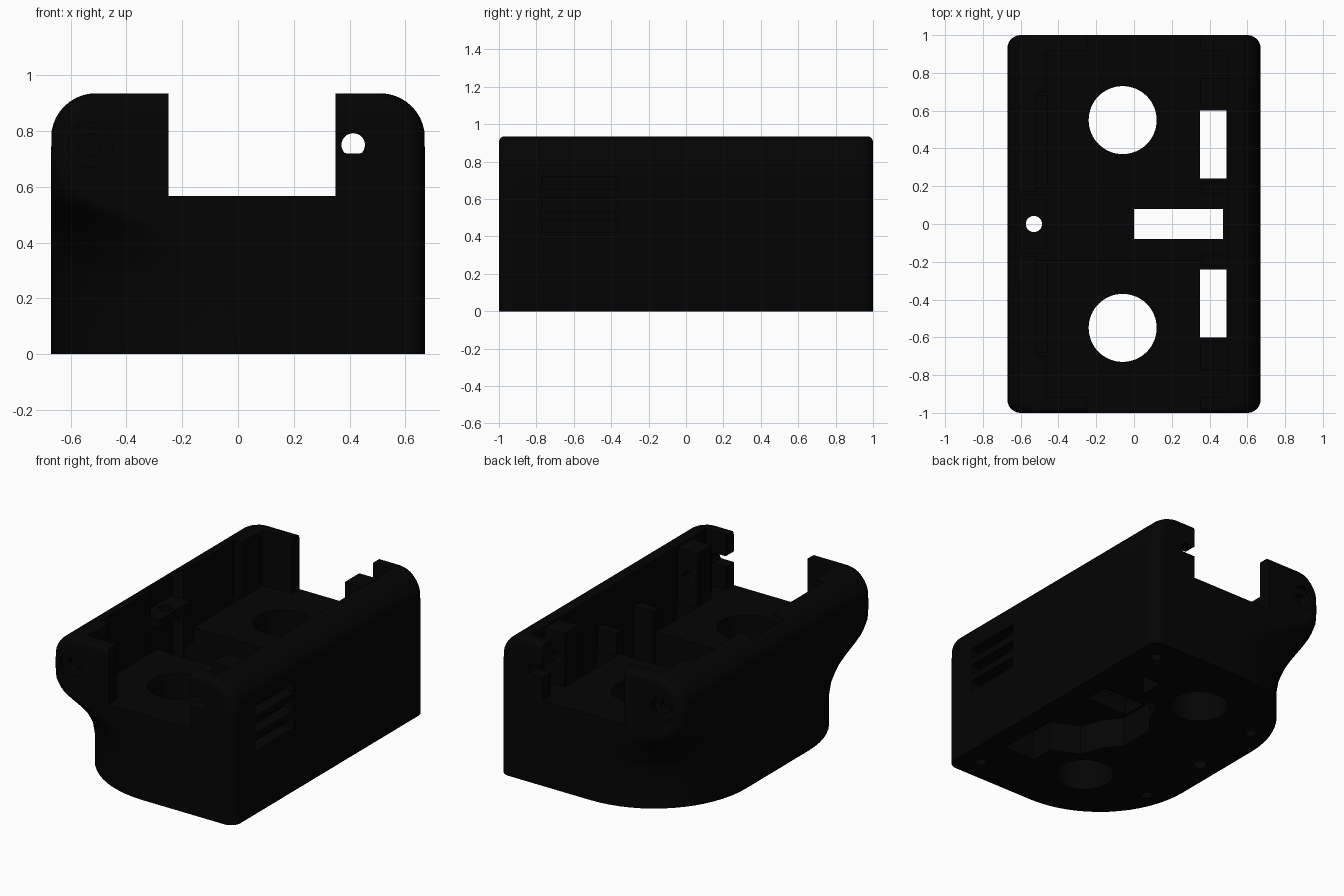
import bpy, bmesh
from math import sin, cos, pi, sqrt

cube = bpy.data.objects.get("Cube")
if cube:
    bpy.data.objects.remove(cube, do_unlink=True)

black = bpy.data.materials.new("matte_black")
black.use_nodes = True
black.diffuse_color = (0.0012, 0.0012, 0.0012, 1)
black.node_tree.nodes["Principled BSDF"].inputs["Base Color"].default_value = black.diffuse_color

W, L, H = 0.67, 1.0, 0.935
SIDE_ROUND, END_ROUND = 0.16, 0.03


def finish(name, bm):
    bmesh.ops.recalc_face_normals(bm, faces=bm.faces)
    mesh = bpy.data.meshes.new(name)
    bm.to_mesh(mesh)
    bm.free()
    mesh.materials.append(black)
    ob = bpy.data.objects.new(name, mesh)
    bpy.context.collection.objects.link(ob)
    return ob


def prism(points, z0, z1):
    bm = bmesh.new()
    face = bm.faces.new([bm.verts.new((x, y, z0)) for x, y in points])
    for v in bmesh.ops.extrude_face_region(bm, geom=[face])["geom"]:
        if isinstance(v, bmesh.types.BMVert):
            v.co.z = z1
    return finish("cutter", bm)


def box(x0, x1, y0, y1, z0, z1):
    return prism([(x0, y0), (x1, y0), (x1, y1), (x0, y1)], z0, z1)


def disc(x, y, r, z0, z1, n=48):
    return prism([(x + r * cos(2 * pi * i / n), y + r * sin(2 * pi * i / n))
                  for i in range(n)], z0, z1)


def bore(x, z, r, y0, y1):
    # Cylinder running along y
    ob = disc(x, -z, r, y0, y1, 32)
    for v in ob.data.vertices:
        a, b, c = v.co
        v.co = (a, c, -b)
    return ob


def combine(target, tool, operation="DIFFERENCE"):
    mod = target.modifiers.new("combine", "BOOLEAN")
    mod.operation = operation
    mod.solver = "EXACT"
    mod.object = tool
    bpy.context.view_layer.objects.active = target
    bpy.ops.object.modifier_apply(modifier=mod.name)
    bpy.data.objects.remove(tool, do_unlink=True)


# Corner radius of the right-hand side: wide at the base, flaring out to square ears
FLARE = [(0, .67), (.2, .67), (.3, .63), (.36, .57), (.42, .49), (.47, .38),
         (.52, .24), (.56, .15), (.63, .08), (.7, .07), (2, .07)]


def flare(z):
    for (za, ra), (zb, rb) in zip(FLARE, FLARE[1:]):
        if z <= zb:
            return ra + (rb - ra) * (z - za) / (zb - za)


def half(size, z, r):
    # Half width at a height, allowing for a rounded top edge
    d = max(0, z - (H - r))
    return size - r + sqrt(max(0, r * r - d * d))


def ring(z, n=16):
    hx, hy = half(W, z, SIDE_ROUND), half(L, z, END_ROUND)
    pts = []
    for k, (sx, sy) in enumerate([(1, 1), (-1, 1), (-1, -1), (1, -1)]):
        r = .07 if sx > 0 else flare(z)
        for i in range(n + 1):
            a = (k + i / n) * pi / 2
            pts.append((sx * (hx - r) + r * cos(a), sy * (hy - r) + r * sin(a), z))
    return pts


# Outer shell, lofted upwards
levels = [0, .2] + [.2 + .025 * i for i in range(1, 22)]
levels += [H - SIDE_ROUND + SIDE_ROUND * sin(i * pi / 20) for i in range(1, 11)]
bm = bmesh.new()
rings = [[bm.verts.new(p) for p in ring(z)] for z in levels]
count = len(rings[0])
for a, b in zip(rings, rings[1:]):
    for i in range(count):
        j = (i + 1) % count
        bm.faces.new((a[i], a[j], b[j], b[i]))
bm.faces.new(rings[0])
bm.faces.new(rings[-1])
body = finish("case_body", bm)

# Open cavity, with a wider middle stretch and a gutter along the right wall
combine(body, box(-.46, .495, -.915, .915, .567, 1.2))
combine(body, box(-.52, -.4, -.70, .70, .567, 1.2))
combine(body, box(-.52, -.46, -.68, .68, .42, .7))
# End notches and middle channel
combine(body, box(-.25, .35, -1.2, 1.2, .567, 1.2))
combine(body, box(-.52, .495, -.19, .19, .3, .7))
# Pocket for the tab in the right wall
combine(body, box(-.6, -.5, -.17, .17, .3, 1.2))


def across(s, x0, x1, y0, y1, z0, z1):
    lo, hi = sorted((s * y0, s * y1))
    return box(x0, x1, lo, hi, z0, z1)


# Ribs and short posts standing along the left inner wall
for s in (-1, 1):
    combine(body, across(s, .35, .55, .62, .77, .5, .92), "UNION")
    combine(body, across(s, .355, .55, .16, .22, .25, .71), "UNION")

# Tab on the right wall
combine(body, box(-.62, -.46, -.16, .16, .69, .75), "UNION")

# Floor recess under the case
edge = [(-.02, -.12), (.06, -.22), (.12, -.37), (.3, -.45), (.3, -.61), (.53, -.61)]
combine(body, prism(edge + [(x, -y) for x, y in reversed(edge)], -.1, .2))

# Openings through the floor
combine(body, box(0, .47, -.08, .08, -.1, 1.2))
combine(body, disc(-.53, 0, .043, -.1, 1.2, 32))
for s in (-1, 1):
    combine(body, disc(-.06, s * .55, .18, -.1, 1.2, 64))
    combine(body, box(.35, .49, s * .42 - .18, s * .42 + .18, -.1, .6))
    # Screw holes in the underside
    combine(body, disc(.53, s * .845, .035, -.1, .15, 24))
    combine(body, disc(-.52, s * .5, .035, -.1, .15, 24))
    # Left ear: side slot with a round end, and a matching hole in the rib behind it
    hole = bore(.413, .75, .042, s * .85 - .25, s * .85 + .25)
    for v in hole.data.vertices:
        v.co.z = max(v.co.z, .72)
    combine(body, hole)
    combine(body, across(s, .3, .413, .85, 1.1, .72, .79))
    # Right ear: countersunk screw hole
    combine(body, bore(-.53, .75, .08, s * 1.07 - .1, s * 1.07 + .1))
    combine(body, bore(-.53, .75, .04, s * 1.03 - .1, s * 1.03 + .1))

# Vent slits in the left wall
for i in range(3):
    z = .42 + i * .115
    combine(body, box(.59, .8, -.77, -.37, z, z + .07))

bpy.ops.object.select_all(action="DESELECT")
body.select_set(True)
bpy.context.view_layer.objects.active = body
bpy.ops.object.shade_smooth_by_angle(angle=pi / 6)
